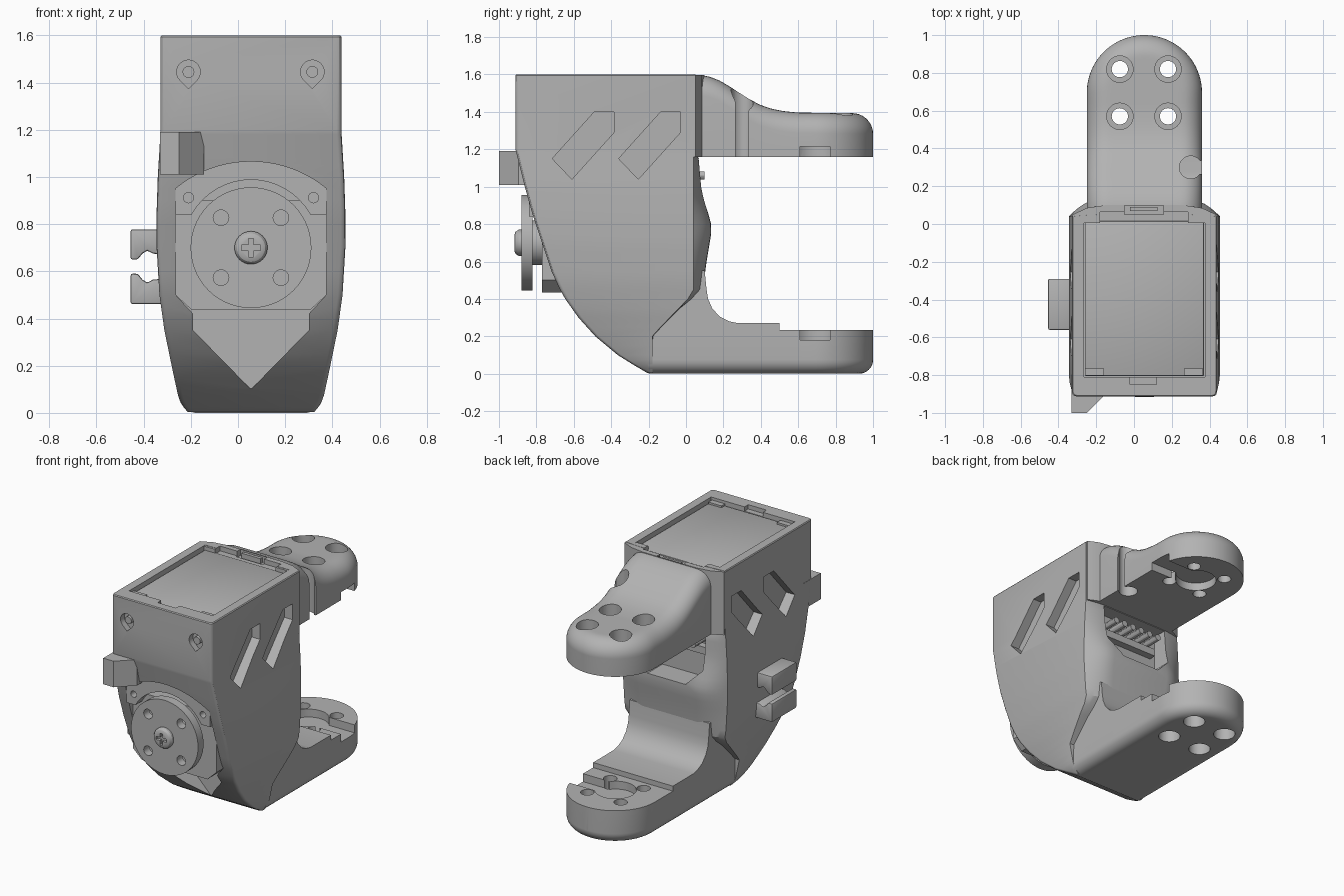
import bpy, bmesh, math

if "Cube" in bpy.data.objects:
    bpy.data.objects.remove(bpy.data.objects["Cube"])

CX = 0.055  # centre line of the bracket
grey = bpy.data.materials.new("matte grey")
grey.diffuse_color = (0.45, 0.45, 0.45, 1)
grey.use_nodes = True
grey.node_tree.nodes["Principled BSDF"].inputs["Base Color"].default_value = grey.diffuse_color


def make(name, verts, faces):
    me = bpy.data.meshes.new(name)
    me.from_pydata(verts, [], faces)
    bm = bmesh.new()
    bm.from_mesh(me)
    bmesh.ops.recalc_face_normals(bm, faces=bm.faces)
    bm.to_mesh(me)
    bm.free()
    me.materials.append(grey)
    ob = bpy.data.objects.new(name, me)
    bpy.context.collection.objects.link(ob)
    return ob


def loft(name, rings):
    n = len(rings[0])
    faces = [(k * n + i, k * n + (i + 1) % n, (k + 1) * n + (i + 1) % n, (k + 1) * n + i)
             for k in range(len(rings) - 1) for i in range(n)]
    faces += [tuple(range(n)), tuple(range((len(rings) - 1) * n, len(rings) * n))]
    return make(name, [p for r in rings for p in r], faces)


def prism(name, pts, axis, a, b):
    place = {'x': lambda p, d: (d, p[0], p[1]), 'y': lambda p, d: (p[0], d, p[1]),
             'z': lambda p, d: (p[0], p[1], d)}[axis]
    return loft(name, [[place(p, d) for p in pts] for d in (a, b)])


def arc(cx, cy, r, a0=0, a1=360, n=32):
    full = abs(a1 - a0) == 360
    angles = [math.radians(a0 + (a1 - a0) * i / (n if full else n - 1)) for i in range(n)]
    return [(cx + r * math.cos(a), cy + r * math.sin(a)) for a in angles]


def rect(x0, y0, x1, y1):
    return [(x0, y0), (x1, y0), (x1, y1), (x0, y1)]


def apply_mod(ob, m):
    bpy.context.view_layer.objects.active = ob
    bpy.ops.object.modifier_apply(modifier=m.name)


def cut(obs, pts, axis, a, b):
    c = prism("cutter", pts, axis, a, b)
    for ob in obs:
        m = ob.modifiers.new("cut", 'BOOLEAN')
        m.object, m.solver = c, 'EXACT'
        apply_mod(ob, m)
    bpy.data.objects.remove(c)


def bevel(ob, w, seg=2):
    m = ob.modifiers.new("bevel", 'BEVEL')
    m.width, m.segments = w, seg
    apply_mod(ob, m)


def lerp(t, x):
    for (x0, v0), (x1, v1) in zip(t, t[1:]):
        if x <= x1:
            return v0 + (v1 - v0) * max(0, (x - x0) / (x1 - x0))
    return t[-1][1]


# Body shell: stacked sections with a curved front and a bulging back
FRONT = [(0, -.2), (.05, -.285), (.1, -.365), (.2, -.485), (.3, -.575), (.42, -.66), (.55, -.72),
         (.7, -.77), (.85, -.82), (1, -.862), (1.1, -.887), (1.2, -.912), (1.6, -.912)]
HALF = [(0, .265), (.03, .29), (.06, .306), (.17, .33), (.35, .367), (.5, .388), (.7, .4), (.85, .4),
        (1, .395), (1.2, .383), (1.6, .383)]
BACK = [(0, .005), (.35, .01), (.45, .05), (.6, .07), (.78, .1), (.98, .045), (1.15, .03), (1.18, .01), (1.6, .01)]


def section(z, inset=0):
    hw, yf, bulge = lerp(HALF, z) - inset, lerp(FRONT, z) + inset, lerp(BACK, z)
    ys = max(min(.04, -.3 + (z - .08) * .97), -.18)
    right = [(hw - .02 + .02 * math.sin(a), yf + .02 - .02 * math.cos(a))
             for a in (0, math.pi / 6, math.pi / 3, math.pi / 2)]
    right += [(hw - .18 * (1 - math.cos(a)), ys + bulge * math.sin(a) ** 2)
              for a in [i * math.pi / 16 for i in range(9)]]
    return [(CX + x, y, z) for x, y in right] + [(CX - x, y, z) for x, y in reversed(right)]


zs = [0.003, .025, .05, .075, .1, .15] + [.2 + .05 * i for i in range(20)] + [1.18, 1.2, 1.594]
body = loft("body_shell", [section(z) for z in zs] + [section(1.6, .005)])


# Arms: rounded tongue shapes with softened outer edges
def arm(name, y0, inner, height, r, sign):
    ys = [y0 + (.695 - y0) * i / 24 for i in range(24)]
    ys += [.695 + .3049 * math.sin(math.pi / 2 * i / 20) for i in range(21)]
    rings, n = [], 29
    for y in ys:
        w = math.sqrt(.305 ** 2 - max(0, y - .695) ** 2)
        ring = []
        for i in range(n):
            x = w * math.sin(math.pi * (i / (n - 1) - .5))
            d = min(r, max(0, .305 - math.hypot(x, max(0, y - .695))))
            ring.append((CX + x, y, inner + sign * (height(y) - r + math.sqrt(r * r - (r - d) ** 2))))
        rings.append(ring + [(CX + w, y, inner), (CX - w, y, inner)])
    return loft(name, rings)


TOP = [(0, .437), (.08, .437), (.13, .427), (.18, .407), (.23, .378), (.28, .345), (.34, .307), (.4, .276),
       (.46, .256), (.52, .244), (.6, .236), (1, .232)]
upper = arm("upper_arm", .045, 1.16, lambda y: lerp(TOP, y), .11, 1)
lower = arm("lower_arm", -.2, .235, lambda y: .235, .075, -1)
collar = prism("arm_collar", [(-.325, .005), (-.325, .05), (-.25, .085), (-.15, .1), (.26, .1), (.36, .085),
               (.435, .05), (.435, .005)], 'z', 1.16, 1.598)
fillet = prism("lower_arm_root", [(-.17, .1), (.5, .1), (.5, .27), (.28, .27), (.23, .28),
               (.18, .305), (.14, .35), (.118, .4), (.11, .45), (.1, .55), (-.17, .6)], 'x', -.25, .36)

# Mounting holes with counterbores, and the keyhole channel on the inner faces
for x in (-.075, .18):
    for y in (.57, .82):
        cut([upper, lower], arc(x, y, .043), 'z', -.2, 1.8)
        cut([upper], arc(x, y, .07), 'z', 1.25, 1.8)
        cut([lower], arc(x, y, .07), 'z', -.2, .14)
keyhole = arc(CX, .69, .13, 38, 322, 28) + [(.5, .61), (.5, .77)]
cut([upper], keyhole, 'z', 1.1, 1.215)
cut([lower], keyhole, 'z', .18, .3)

# Cable notch through the upper arm's side
cut([upper], arc(.30, .30, .06, 35, 325, 20) + [(.5, .255), (.5, .345)], 'z', 1.1, 1.7)

# Top pocket, its rear ledge and the small latch slot
cut([body], rect(-.265, -.81, .375, .02), 'z', 1.5, 1.7)
cut([body, collar, upper], rect(-.18, -.01, .285, .063), 'z', 1.565, 1.7)
cut([collar, upper], rect(-.05, .03, .155, .098), 'z', 1.555, 1.7)
cut([body], rect(-.02, -.85, .12, -.8), 'z', 1.57, 1.7)
prism("latch_bar", rect(-.02, .068, .125, .09), 'z', 1.55, 1.59)

# Slanted side windows
for dy in (0, .355):
    win = [(y + dy, z) for y, z in [(-.715, 1.15), (-.61, 1.04), (-.385, 1.29), (-.385, 1.4), (-.49, 1.4)]]
    cut([body], win, 'x', .375, .6)
    cut([body], win, 'x', -.6, -.265)

# Front opening: arched top, pointed bottom
arch = arc(CX, .562, .503, 50.5, 129.5, 21)
opening = arch + [(-.265, .5), (-.19, .42), (-.19, .35), (CX, .1), (.3, .35), (.3, .42), (.375, .5)]
cut([body], opening, 'y', -1.1, -.37)

# Teardrop screw holes at the front
for x in (-.21, .315):
    cut([body], arc(x, 1.445, .05, -45, 225, 24) + [(x, 1.445 - .071)], 'y', -1, -.87)
    prism("housing_screw", arc(x, 1.445, .025, n=20), 'y', -.9, -.86)

# Rear opening with connector pins
cut([body], [(-.2, 1.15), (.31, 1.15), (.31, .9), (.2, .79), (-.09, .79), (-.2, .9)], 'y', -.03, .3)
for i in range(6):
    prism("connector_pin", arc(-.12 + .07 * i, 1.06, .022, n=12), 'y', -.05, .1)
prism("connector_block", rect(-.16, .97, .27, 1.02), 'y', -.05, .02)

# Servo block in the housing
lid = prism("servo_lid", rect(-.26, -.805, .37, .015), 'z', 1.48, 1.572)
bevel(lid, .006)
for x in (-.21, .315):
    prism("lid_peg", rect(x - .05, -.803, x + .05, -.765), 'z', 1.5, 1.585)
servo = prism("servo_block", [(-.265, .5), (-.195, .435), (.305, .435), (.375, .5), (.375, .9), (-.265, .9)],
              'y', -.77, -.36)

# Arched flange above the horn
flange = prism("servo_flange", arch + [(-.265, .84), (.375, .84)], 'y', -.84, -.7)
cut([flange], arc(CX, .7, .288, n=48), 'y', -1, 0)
for x in (-.21, .32):
    cut([flange], arc(x, .912, .022, n=16), 'y', -1, -.78)

# Round horn with four holes, hub and cross-head screw
horn = prism("servo_horn", arc(CX, .7, .256, n=56), 'y', -.88, -.82)
for x in (-.127, .127):
    for z in (-.127, .127):
        cut([horn], arc(CX + x, .7 + z, .033, n=20), 'y', -1, -.7)
prism("horn_hub", arc(CX, .7, .12), 'y', -.825, -.76)
screw = loft("horn_screw", [[(x, y, z) for x, z in arc(CX, .7, r)]
                            for y, r in ((-.87, .07), (-.895, .07), (-.91, .06), (-.917, .045))])
cross = [(.04, .011), (.011, .011), (.011, .04)]
quarter = [(x, z) for x, z in cross]
cut([screw], [(CX + x * sx, .7 + z * sz) for sx, sz, q in ((1, 1, cross), (-1, 1, cross[::-1]),
              (-1, -1, cross), (1, -1, cross[::-1])) for x, z in q], 'y', -1, -.895)

# Cable hook at the front corner
prism("front_hook", [(-.33, -.8), (-.33, -1), (-.25, -1), (-.145, -.895), (-.145, -.8)], 'z', 1.01, 1.19)

# Pair of cable clips on the left side
for s, part in ((1, "upper_side_clip"), (-1, "lower_side_clip")):
    clip = prism(part, [(x, .62 + s * z) for x, z in [(-.455, .03), (-.455, .158), (-.3, .158), (-.3, .05),
                 (-.36, .055), (-.385, .068), (-.405, .055), (-.425, .03)]], 'y', -.56, -.29)
    bevel(clip, .008)

# Crisp smooth shading
for ob in bpy.data.objects:
    ob.select_set(True)
bpy.context.view_layer.objects.active = body
bpy.ops.object.shade_smooth_by_angle(angle=math.radians(30))
